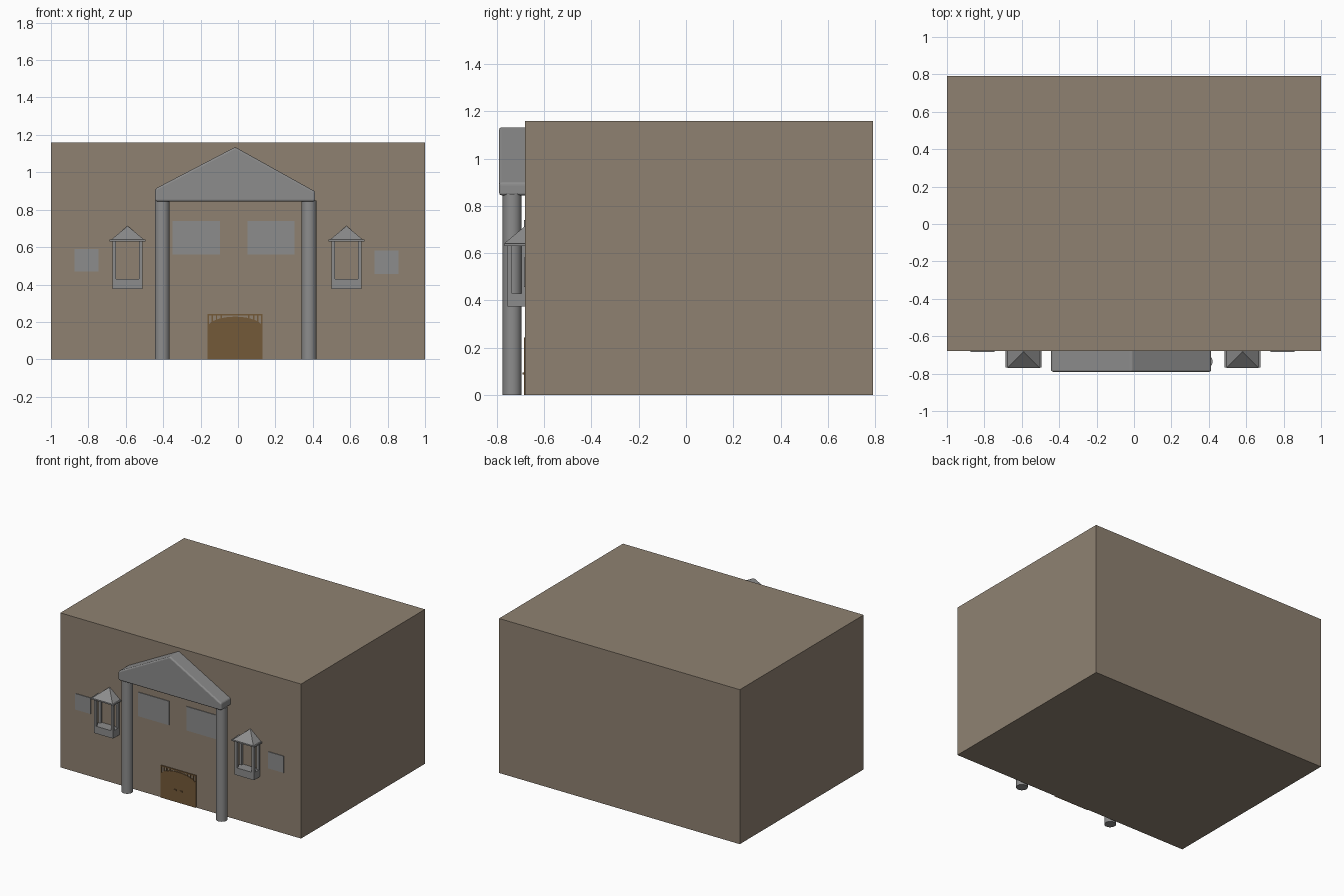
import bpy, bmesh, math

if "Cube" in bpy.data.objects:
    bpy.data.objects.remove(bpy.data.objects["Cube"])

WALL_Y = -0.68


def material(name, rgb):
    m = bpy.data.materials.new(name)
    m.diffuse_color = (*rgb, 1)
    m.use_nodes = True
    m.node_tree.nodes["Principled BSDF"].inputs["Base Color"].default_value = m.diffuse_color
    return m


TAN = material("tan wall", (0.275, 0.222, 0.167))
GREY = material("grey stone", (0.265, 0.265, 0.265))
BROWN = material("brown wood", (0.175, 0.1, 0.04))


def box(name, x, y, z, mat):
    """Box from (min, max) ranges on each axis."""
    bpy.ops.mesh.primitive_cube_add(size=1, location=[sum(r) / 2 for r in (x, y, z)])
    ob = bpy.context.object
    ob.name = name
    ob.scale = [r[1] - r[0] for r in (x, y, z)]
    bpy.ops.object.transform_apply(location=False, rotation=False, scale=True)
    ob.data.materials.append(mat)
    return ob


def prism(name, outline, y0, y1, mat):
    """Extrude an (x, z) outline from y0 to y1."""
    bm = bmesh.new()
    face = bm.faces.new([bm.verts.new((x, y0, z)) for x, z in outline])
    ext = bmesh.ops.extrude_face_region(bm, geom=[face])
    moved = [v for v in ext["geom"] if isinstance(v, bmesh.types.BMVert)]
    bmesh.ops.translate(bm, verts=moved, vec=(0, y1 - y0, 0))
    bmesh.ops.recalc_face_normals(bm, faces=bm.faces)
    me = bpy.data.meshes.new(name)
    bm.to_mesh(me)
    bm.free()
    ob = bpy.data.objects.new(name, me)
    bpy.context.collection.objects.link(ob)
    me.materials.append(mat)
    return ob


# Main building block
box("building", (-1, 1), (WALL_Y, 0.79), (0, 1.16), TAN)

# Gable over the entrance, with softened edges
gable = prism("gable", [(-0.443, 0.845), (0.413, 0.845), (0.413, 0.897),
                        (-0.015, 1.135), (-0.443, 0.912)], -0.79, WALL_Y + 0.01, GREY)
bev = gable.modifiers.new("soft edges", "BEVEL")
bev.width, bev.segments = 0.01, 3

# Round columns
for side, x in (("left", -0.405), ("right", 0.38)):
    bpy.ops.mesh.primitive_cylinder_add(vertices=32, radius=0.04, depth=0.85,
                                        location=(x, -0.735, 0.425))
    col = bpy.context.object
    col.name = side + "_column"
    col.data.materials.append(GREY)
    bpy.ops.object.shade_smooth_by_angle()

# Window plates
windows = [(-0.35, -0.095, 0.56, 0.74), (0.05, 0.303, 0.56, 0.74),
           (-0.875, -0.747, 0.47, 0.59), (0.73, 0.858, 0.457, 0.582)]
for i, (x0, x1, z0, z1) in enumerate(windows):
    box(f"window_{i + 1}", (x0, x1), (WALL_Y - 0.005, WALL_Y + 0.003), (z0, z1), GREY)

# Wall lanterns, half sunk into the wall
for side, cx in (("left", -0.59), ("right", 0.58)):
    box(side + "_lantern_base", (cx - 0.08, cx + 0.08), (-0.754, WALL_Y + 0.01), (0.375, 0.43), GREY)
    for n, px in (("a", cx - 0.071), ("b", cx + 0.071)):
        for k, py in (("front", -0.745), ("back", -0.687)):
            box(f"{side}_lantern_post_{k}_{n}", (px - 0.009, px + 0.009),
                (py - 0.009, py + 0.009), (0.43, 0.632), GREY)
    box(side + "_lantern_eave", (cx - 0.096, cx + 0.096), (-0.768, WALL_Y + 0.01), (0.63, 0.641), GREY)
    bpy.ops.mesh.primitive_cone_add(vertices=4, radius1=0.096 * math.sqrt(2), depth=0.072,
                                    location=(cx, WALL_Y - 0.003, 0.677),
                                    rotation=(0, 0, math.pi / 4))
    roof = bpy.context.object
    roof.name = side + "_lantern_roof"
    roof.scale = (0.9, 0.9, 1)
    roof.data.materials.append(GREY)

# Arched double door
DX, HALF = -0.0155, 0.1465


def arch(t):
    """Height of the door arch at t in -1..1."""
    return 0.17 + 0.058 * math.sqrt(max(0, 1 - t * t))


steps = [math.cos(math.pi * i / 24) for i in range(25)]
outline = [(DX - HALF, 0), (DX + HALF, 0)] + [(DX + HALF * t, arch(t)) for t in steps]
prism("door", outline, WALL_Y - 0.006, WALL_Y + 0.003, BROWN)

# Frame and grille above the arch
box("door_frame_top", (DX - HALF, DX + HALF), (WALL_Y - 0.006, WALL_Y + 0.003), (0.234, 0.243), BROWN)
for i, t in enumerate((-0.975, -0.83, -0.68, -0.5, 0.5, 0.68, 0.83, 0.975)):
    x = DX + HALF * t
    box(f"grille_bar_{i + 1}", (x - 0.0035, x + 0.0035), (WALL_Y - 0.006, WALL_Y + 0.003),
        (arch(t) - 0.01, 0.236), BROWN)

# Door handles
for side, x in (("left", -0.04), ("right", 0.009)):
    box(side + "_door_handle", (x - 0.009, x + 0.009), (WALL_Y - 0.012, WALL_Y - 0.004),
        (0.086, 0.095), BROWN)
